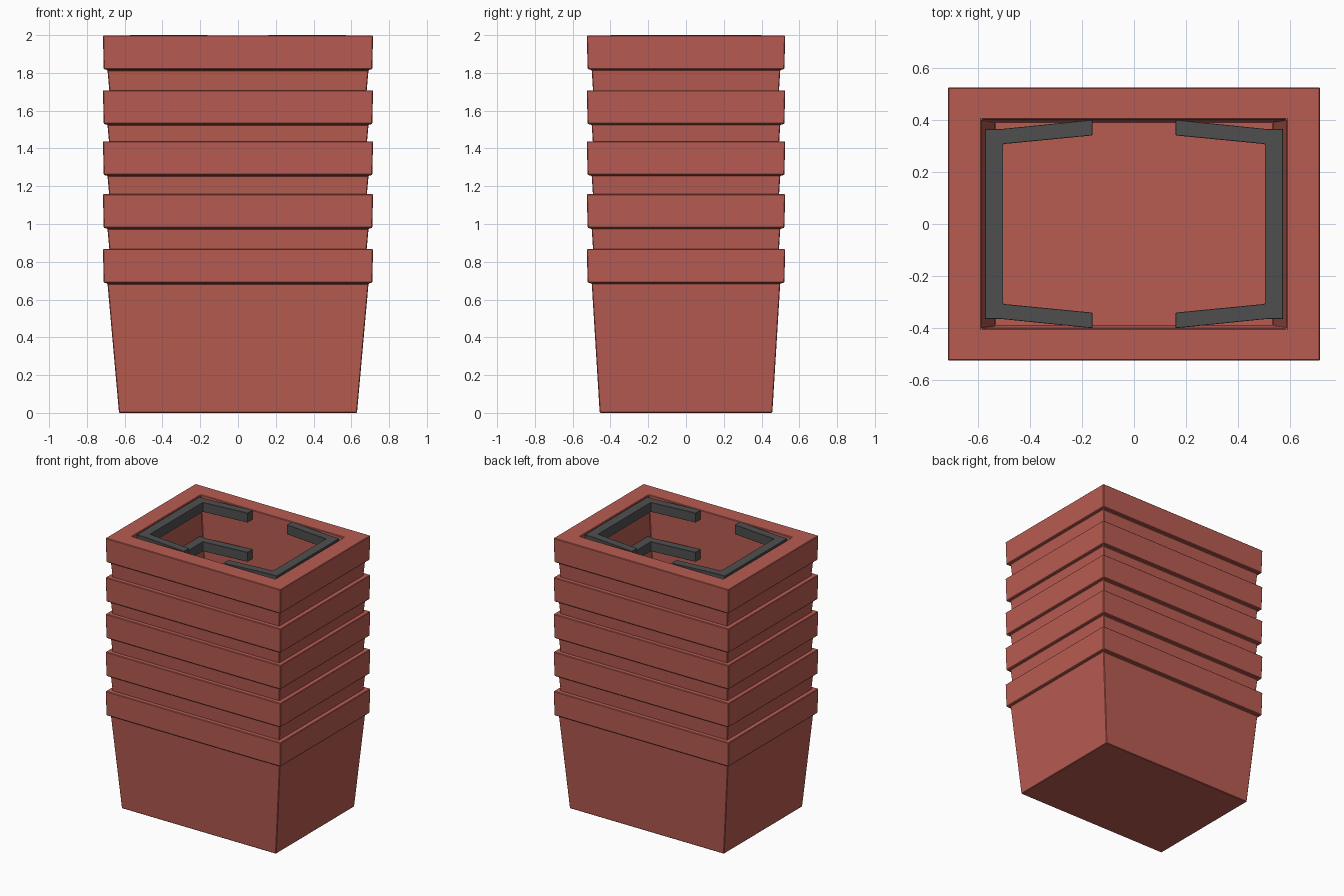
import bpy, bmesh

if "Cube" in bpy.data.objects:
    bpy.data.objects.remove(bpy.data.objects["Cube"])

def material(name, rgb):
    m = bpy.data.materials.new(name)
    m.diffuse_color = (*rgb, 1)
    m.use_nodes = True
    m.node_tree.nodes["Principled BSDF"].inputs["Base Color"].default_value = m.diffuse_color
    return m

RED = material("brick red plastic", (0.48, 0.107, 0.083))
GREY = material("dark grey handle", (0.078, 0.078, 0.078))

def finish(bm, name, mat, bevel):
    bmesh.ops.recalc_face_normals(bm, faces=bm.faces)
    me = bpy.data.meshes.new(name)
    bm.to_mesh(me)
    bm.free()
    me.materials.append(mat)
    ob = bpy.data.objects.new(name, me)
    bpy.context.collection.objects.link(ob)
    b = ob.modifiers.new("soft edge", "BEVEL")
    b.width, b.segments = bevel, 1
    b.limit_method = "ANGLE"
    return ob

# Tapered box shell: rectangular rings (half x, half y, z) from outer base to inner floor
RINGS = [(0.63, 0.457, 0), (0.691, 0.499, 0.685), (0.711, 0.521, 0.69),
         (0.715, 0.525, 0.868), (0.585, 0.402, 0.868), (0.535, 0.394, 0.06)]

def crate(name, z0):
    bm = bmesh.new()
    rings = [[bm.verts.new((sx * x, sy * y, z + z0))
              for sx, sy in ((-1, -1), (1, -1), (1, 1), (-1, 1))]
             for x, y, z in RINGS]
    for a, b in zip(rings, rings[1:]):
        for i in range(4):
            j = (i + 1) % 4
            bm.faces.new((a[i], a[j], b[j], b[i]))
    bm.faces.new(rings[0][::-1])
    bm.faces.new(rings[-1])
    return finish(bm, name, RED, 0.004)

# C-shaped handle: outer and inner outlines of one half, mirrored in y
OUTER = [(0.16, 0.40), (0.505, 0.365), (0.572, 0.365)]
INNER = [(0.16, 0.34), (0.50, 0.307), (0.502, 0.305)]

def handle(name, side, top):
    bm = bmesh.new()
    out = OUTER + [(x, -y) for x, y in OUTER[::-1]]
    inn = INNER + [(x, -y) for x, y in INNER[::-1]]
    faces = []
    vo = [bm.verts.new((side * x, y, top - 0.07)) for x, y in out]
    vi = [bm.verts.new((side * x, y, top - 0.07)) for x, y in inn]
    for i in range(len(out) - 1):
        faces.append(bm.faces.new((vo[i], vo[i + 1], vi[i + 1], vi[i])))
    ext = bmesh.ops.extrude_face_region(bm, geom=faces, use_keep_orig=True)
    for v in ext["geom"]:
        if isinstance(v, bmesh.types.BMVert):
            v.co.z = top
    return finish(bm, name, GREY, 0.005)

# Stack of five nested crates, each with two handles
for n, top in enumerate((0.87, 1.16, 1.44, 1.71, 2.0), 1):
    crate(f"crate_{n}", top - 0.87)
    for side, label in ((-1, "left"), (1, "right")):
        handle(f"handle_{label}_{n}", side, top)
